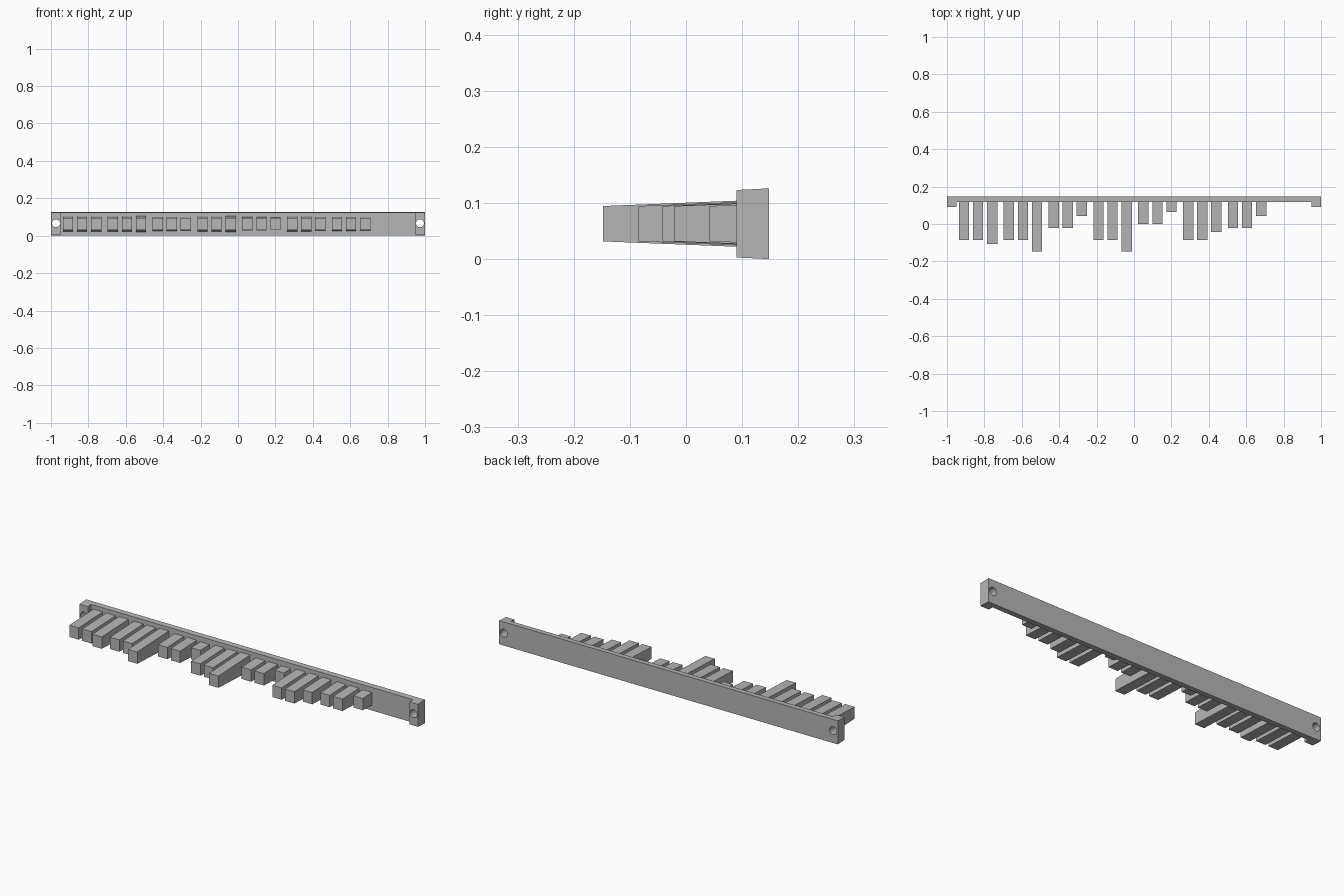
import bpy
import bmesh
import math

cube = bpy.data.objects.get("Cube")
if cube:
    bpy.data.objects.remove(cube, do_unlink=True)

grey = bpy.data.materials.new("plain grey")
grey.use_nodes = True
colour = (0.47, 0.47, 0.47, 1)
grey.diffuse_color = colour
grey.node_tree.nodes["Principled BSDF"].inputs["Base Color"].default_value = colour

MID_Z = 0.063
BACK = 0.148


def drafted_solid(name, outline, half_height):
    """Plan outline made solid; half_height(y) gives the sloping top and bottom."""
    bm = bmesh.new()
    rings = [[bm.verts.new((x, y, MID_Z + s * half_height(y))) for x, y in outline]
             for s in (-1, 1)]
    low, high = rings
    bm.faces.new(low[::-1])
    bm.faces.new(high)
    n = len(outline)
    for i in range(n):
        j = (i + 1) % n
        bm.faces.new((low[i], low[j], high[j], high[i]))
    bmesh.ops.recalc_face_normals(bm, faces=bm.faces)
    mesh = bpy.data.meshes.new(name)
    bm.to_mesh(mesh)
    bm.free()
    mesh.materials.append(grey)
    obj = bpy.data.objects.new(name, mesh)
    bpy.context.collection.objects.link(obj)
    return obj


# Backing rail with a thicker block at each end
front, block_front, block_in = 0.118, 0.09, 0.95
half = [(1, BACK), (1, block_front), (block_in, block_front), (block_in, front)]
outline = half + [(-x, y) for x, y in reversed(half)]
rail = drafted_solid("rail", outline, lambda y: MID_Z - 0.05 * (BACK - y))

# Screw holes through the end blocks
for side, label in ((-1, "right"), (1, "left")):
    bpy.ops.mesh.primitive_cylinder_add(
        vertices=24, radius=0.021, depth=0.3,
        location=(side * 0.973, 0.12, 0.066), rotation=(math.pi / 2, 0, 0))
    cutter = bpy.context.object
    cutter.name = label + "_hole_cutter"
    cutter.data.materials.append(grey)
    cutter.hide_render = True
    cutter.hide_set(True)
    cutter.display_type = 'WIRE'
    cut = rail.modifiers.new(label + "_hole", 'BOOLEAN')
    cut.operation = 'DIFFERENCE'
    cut.solver = 'EXACT'
    cut.object = cutter

# Bake the holes and drop the cutters
bpy.context.view_layer.update()
cut_mesh = bpy.data.meshes.new_from_object(
    rail.evaluated_get(bpy.context.evaluated_depsgraph_get()))
rail.modifiers.clear()
rail.data = cut_mesh
for label in ("right", "left"):
    bpy.data.objects.remove(bpy.data.objects[label + "_hole_cutter"], do_unlink=True)

# Prongs in groups of three; each number is how many steps the tip is set back
groups = [(3, 3, 2), (3, 3, 0), (6, 6, 9), (3, 3, 0), (7, 7, 10), (3, 3, 5), (6, 6, 9)]
for g, group in enumerate(groups):
    for p, steps in enumerate(group):
        x = -0.909 + 0.2397 * g + 0.0755 * p
        tip = -0.148 + 0.0211 * steps
        w = 0.0275
        root = front + 0.002
        drafted_solid(f"prong_{g + 1}_{p + 1}",
                      [(x - w, tip), (x + w, tip), (x + w, root), (x - w, root)],
                      lambda y: 0.0315 + 0.04 * (y - tip))
